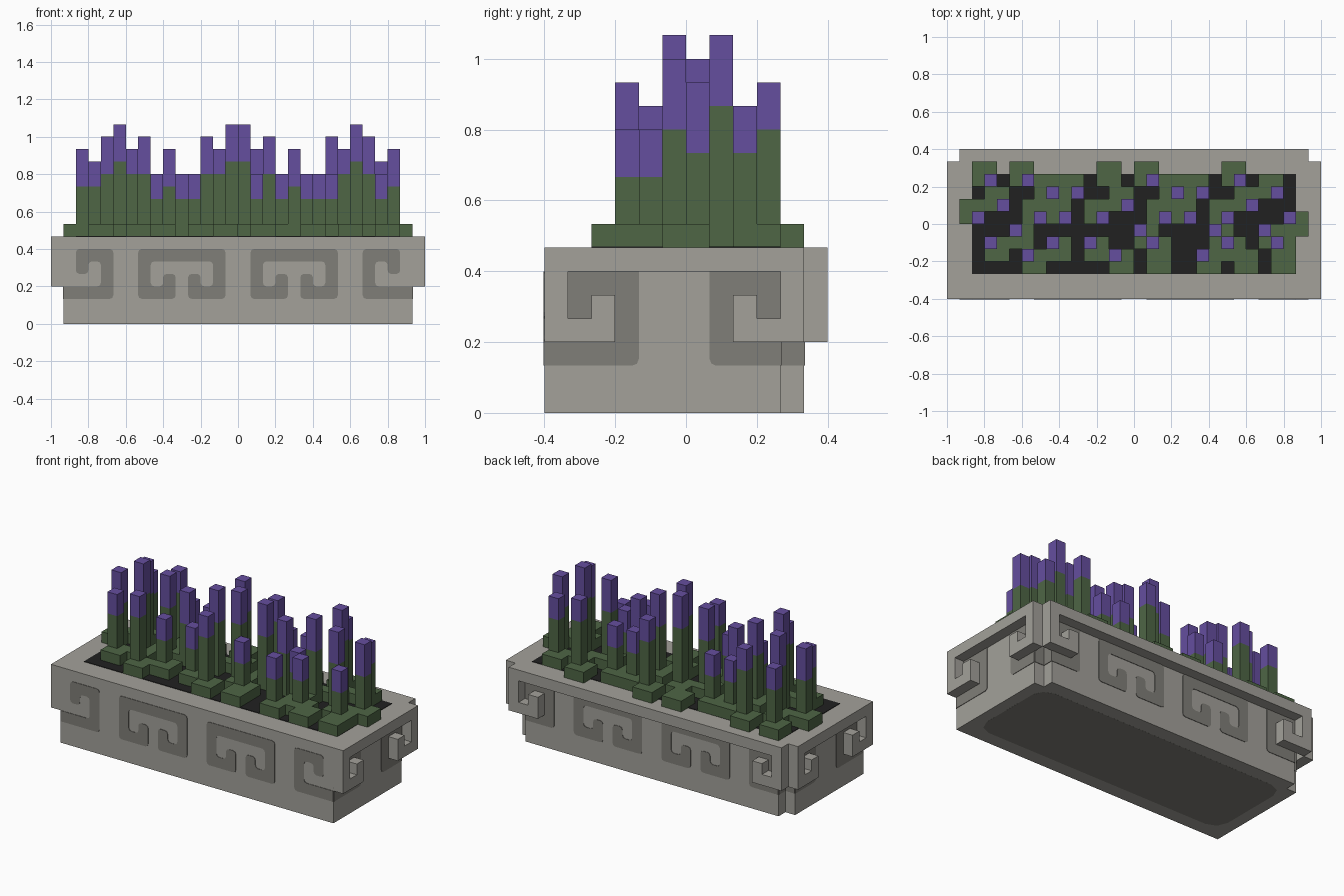
import bpy, bmesh

U = 1 / 15  # one block

cube = bpy.data.objects.get("Cube")
if cube:
    bpy.data.objects.remove(cube, do_unlink=True)


def material(name, rgb):
    lin = [((c / 255 + 0.055) / 1.055) ** 2.4 for c in rgb] + [1]
    m = bpy.data.materials.new(name)
    m.use_nodes = True
    m.diffuse_color = lin
    m.node_tree.nodes["Principled BSDF"].inputs["Base Color"].default_value = lin
    return m


STONE = material("light stone", (163, 161, 154))
CARVED = material("dark stone", (128, 126, 120))
SOIL = material("soil", (33, 33, 33))
LEAF = material("leaf green", (78, 102, 69))
PETAL = material("petal purple", (101, 78, 159))


def add_box(bm, x, y, z, index=0):
    """Axis-aligned box from three (low, high) ranges in blocks."""
    x, y, z = sorted(x), sorted(y), sorted(z)
    new = bmesh.ops.create_cube(bm, size=1)["verts"]
    for v in new:
        for i, r in enumerate((x, y, z)):
            v.co[i] = r[1 if v.co[i] > 0 else 0] * U
    for f in {f for v in new for f in v.link_faces}:
        f.material_index = index


def finish(name, bm, *mats):
    mesh = bpy.data.meshes.new(name)
    bm.to_mesh(mesh)
    bm.free()
    for m in mats:
        mesh.materials.append(m)
    obj = bpy.data.objects.new(name, mesh)
    bpy.context.collection.objects.link(obj)
    return obj


def boxes(name, mat, *ranges):
    bm = bmesh.new()
    for r in ranges:
        add_box(bm, *r)
    return finish(name, bm, mat)


def plate(name, outline, place, out, mat=CARVED, square=(), radius=0.28):
    """Thin inlay with rounded corners; place maps (u, v) to blocks."""
    bm = bmesh.new()
    verts = [bm.verts.new([c * U for c in place(u, v)]) for u, v in outline]
    bm.faces.new(verts)
    bmesh.ops.bevel(bm, geom=[v for i, v in enumerate(verts) if i not in square],
                    offset=radius * U, segments=2, profile=0.5, affect='VERTICES')
    ext = bmesh.ops.extrude_face_region(bm, geom=bm.faces[:])["geom"]
    for v in ext:
        if isinstance(v, bmesh.types.BMVert):
            for i in range(3):
                v.co[i] += out[i] * 0.003
    bmesh.ops.recalc_face_normals(bm, faces=bm.faces[:])
    return finish(name, bm, mat)


# Planter box, notched at the back corners, with an overhanging rim
boxes("planter_body", STONE,
      ((-14, 14), (-6, 4), (0, 6)), ((-13, 13), (4, 5), (0, 6)))
boxes("planter_rim", STONE,
      ((-15, 15), (-6, 5), (6, 7)), ((-14, 14), (5, 6), (6, 7)))
boxes("soil", SOIL, ((-13, 13), (-4, 4), (6.9, 7.05)))

# Raised hooks: post, foot and curl, as (distance from corner, height)
HOOK = (((0, 1), (3, 6)), ((1, 3), (3, 4)), ((2, 3), (4, 5)))
PANEL = ((0, 2), (4, 2), (4, 6), (0, 6))
for s, side in ((1, "left"), (-1, "right")):
    for end, k, d in (("front", -6, 1), ("back", 5, -1)):
        boxes(f"{side}_{end}_hook", STONE,
              *[((14 * s, 15 * s), tuple(k + d * c for c in u), z) for u, z in HOOK])
        start = 0 if end == "front" else 1
        plate(f"{side}_{end}_panel", [(max(u, start), v) for u, v in PANEL],
              lambda u, v: (14 * s, k + d * u, v), (s, 0, 0), square=(0, 2, 3))
    boxes(f"back_{side}_hook", STONE,
          *[(tuple(s * (14 - c) for c in u), (5, 6), z) for u, z in HOOK])
    plate(f"back_{side}_panel", [(max(u, 1), v) for u, v in PANEL],
          lambda u, v: (s * (14 - u), 5, v), (0, 1, 0), square=(0, 2, 3))
    # Dark band carried round the notched corner
    boxes(f"{side}_corner_inlay", CARVED,
          ((13 * s, 13.05 * s), (4, 5), (2, 6)), ((13 * s, 14 * s), (4, 4.05), (2, 6)))

# Inlaid scrolls
CURL = ((0, 2), (4, 2), (4, 6), (1, 6), (1, 4), (2, 4), (2, 5), (3, 5), (3, 3), (0, 3))
HALF = ((1, 6), (1, 2), (4, 2), (4, 4), (3, 4), (3, 3), (2, 3), (2, 5))
MEANDER = HALF + tuple((9 - u, v) for u, v in reversed(HALF))
for s, side in ((1, "left"), (-1, "right")):
    plate(f"front_{side}_curl", CURL, lambda u, v: (s * (14 - u), -6, v),
          (0, -1, 0), square=(0, 9))
    for face, y, n in (("front", -6, -1), ("back", 5, 1)):
        plate(f"{face}_{side}_meander", MEANDER, lambda u, v: (s * u, y, v), (0, n, 0))

# Underside patch
plate("base_patch", ((-12.9, -4.7), (12.9, -4.7), (12.9, 3.7), (-12.9, 3.7)),
      lambda u, v: (u, v, 0.04), (0, 0, -1), radius=1.3)

# Flowers: x, y, height, grouped by row from front to back
ROWS = {
    -3: ((-9, 14), (-2, 14), (5, 12)),
    -2: ((-12, 13), (-7, 12), (-4, 12), (1, 12), (7, 12), (11, 12)),
    -1: ((-10, 16), (0, 16), (6, 12), (10, 15)),
    0: ((-13, 14), (-8, 15), (-6, 14), (-3, 15), (2, 15), (4, 14), (7, 15), (12, 14)),
    1: ((-11, 15), (-1, 16), (9, 16)),
    2: ((-7, 12), (-5, 12), (3, 12), (5, 12), (11, 13)),
    3: ((-12, 13), (-9, 14), (1, 14), (8, 14)),
}
for y, row in ROWS.items():
    for x, top in row:
        bm = bmesh.new()
        bloom = 3 if top > 13 and abs(y) < 3 else 2
        add_box(bm, (x, x + 1), (y, y + 1), (7, top - bloom))
        add_box(bm, (x, x + 1), (y, y + 1), (top - bloom, top), 1)
        # Leaf pad leans back on the rear rows and forward on the front rows
        if y < 0 or x == 12:
            add_box(bm, (x, x + 2), (y - 1, y + 1), (7, 8))
        else:
            add_box(bm, (x - 1, x + 1), (y, y + 2), (7, 8))
        finish("flower", bm, LEAF, PETAL)

# Loose leaf pads
boxes("leaf_pads", LEAF, *[((x, x + 2), (y, y + 2), (7, 8))
                           for x, y in ((1, -4), (8, -4), (11, -4), (-3, 3))])
